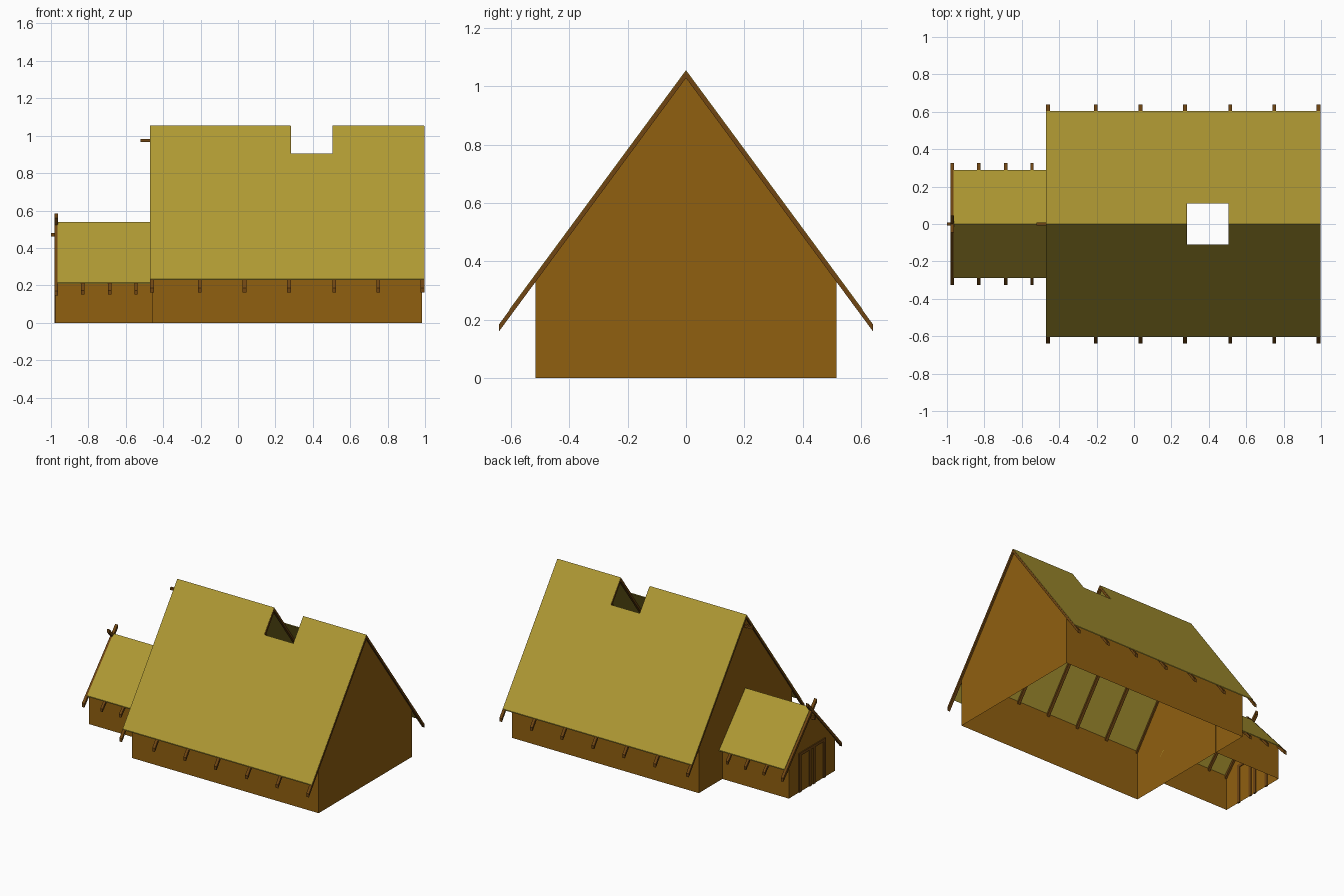
import bpy, bmesh
from mathutils import Vector

if "Cube" in bpy.data.objects:
    bpy.data.objects.remove(bpy.data.objects["Cube"])


def mat(name, rgb):
    m = bpy.data.materials.new(name)
    m.diffuse_color = (*rgb, 1)
    m.use_nodes = True
    m.node_tree.nodes["Principled BSDF"].inputs["Base Color"].default_value = m.diffuse_color
    return m


WALL = mat("wall_brown", (0.28, 0.115, 0.005))
BEAM = mat("beam_brown", (0.16, 0.06, 0.006))
THATCH = mat("thatch_olive", (0.43, 0.32, 0.033))


def finish(bm, name, material):
    bmesh.ops.recalc_face_normals(bm, faces=bm.faces)
    me = bpy.data.meshes.new(name)
    bm.to_mesh(me)
    bm.free()
    me.materials.append(material)
    ob = bpy.data.objects.new(name, me)
    bpy.context.collection.objects.link(ob)
    return ob


def extrude_x(name, profile, x0, x1, material, open_bottom=False):
    """Extrude a closed (y, z) profile along x."""
    bm = bmesh.new()
    a = [bm.verts.new((x0, y, z)) for y, z in profile]
    b = [bm.verts.new((x1, y, z)) for y, z in profile]
    bm.faces.new(a)
    bm.faces.new(b[::-1])
    n = len(profile)
    for i in range(n):
        bm.faces.new((a[i], a[(i + 1) % n], b[(i + 1) % n], b[i]))
    bmesh.ops.recalc_face_normals(bm, faces=bm.faces)
    if open_bottom:
        low = [f for f in bm.faces if all(v.co.z < 1e-4 for v in f.verts)]
        bmesh.ops.delete(bm, geom=low, context='FACES')
    return finish(bm, name, material)


def box(name, lo, hi, material):
    prof = [(lo[1], lo[2]), (hi[1], lo[2]), (hi[1], hi[2]), (lo[1], hi[2])]
    return extrude_x(name, prof, lo[0], hi[0], material)


def walls(name, x0, x1, w, ridge, slope):
    """Gabled shell, open at the top of the slopes and at the floor."""
    e = ridge - slope * w
    ob = extrude_x(name, [(-w, 0), (w, 0), (w, e), (0, ridge), (-w, e)],
                   x0, x1, WALL, True)
    bm = bmesh.new()
    bm.from_mesh(ob.data)
    top = [f for f in bm.faces
           if abs(f.normal.z) > 0.3]
    bmesh.ops.delete(bm, geom=top, context='FACES')
    bm.to_mesh(ob.data)
    bm.free()


def chevron(e, ridge, slope, t, y0=0):
    """Upside-down V from y0 to e on both sides, vertical thickness t."""
    z = ridge - slope * e
    return [(-e, z), (0, ridge), (e, z), (e, z - t), (0, ridge - t), (-e, z - t)]


def slope_strip(name, side, x0, x1, ya, yb, ridge, slope, t, material):
    za, zb = ridge - slope * ya, ridge - slope * yb
    extrude_x(name, [(side * ya, za), (side * yb, zb),
                     (side * yb, zb - t), (side * ya, za - t)], x0, x1, material)


# Main hall
R, S = 1.055, 1.355
walls("hall_walls", -0.46, 0.985, 0.515, R - 0.008, S)

# Thatch in sections around the smoke hole
T = 0.007
extrude_x("hall_thatch_left", chevron(0.605, R, S, T), -0.47, 0.28, THATCH)
extrude_x("hall_thatch_right", chevron(0.605, R, S, T), 0.505, 0.995, THATCH)
for side in (-1, 1):
    slope_strip("hall_thatch_below_hole", side, 0.28, 0.505, 0.11, 0.605, R, S, T, THATCH)

# Hall rafters
for x in (-0.46, -0.205, 0.035, 0.273, 0.514, 0.75, 0.987):
    extrude_x("hall_rafter", chevron(0.64, R - 0.003, S, 0.024), x - 0.01, x + 0.01, BEAM)
box("hall_ridge_pole", (-0.52, -0.008, 0.967), (-0.44, 0.008, 0.983), BEAM)

# Porch
PR, PS = 0.54, 1.12
walls("porch_walls", -0.975, -0.455, 0.255, PR - 0.008, PS)
extrude_x("porch_thatch", chevron(0.29, PR, PS, T), -0.965, -0.46, THATCH)
for x in (-0.83, -0.685, -0.545):
    extrude_x("porch_rafter", chevron(0.325, PR - 0.003, PS, 0.022), x - 0.009, x + 0.009, BEAM)
box("porch_ridge_pole", (-1.0, -0.008, 0.462), (-0.94, 0.008, 0.48), BEAM)

# Crossed gable boards at the porch front
for side in (-1, 1):
    slope_strip("porch_gable_board", side, -0.982, -0.962, -0.045, 0.325,
                0.535, PS, 0.026, BEAM)

# Porch double door: posts and lintel
for y in (-0.135, -0.022, 0.022, 0.135):
    box("door_post", (-0.981, y - 0.011, 0.0), (-0.97, y + 0.011, 0.26), BEAM)
box("door_lintel", (-0.981, -0.146, 0.255), (-0.97, 0.146, 0.275), BEAM)
